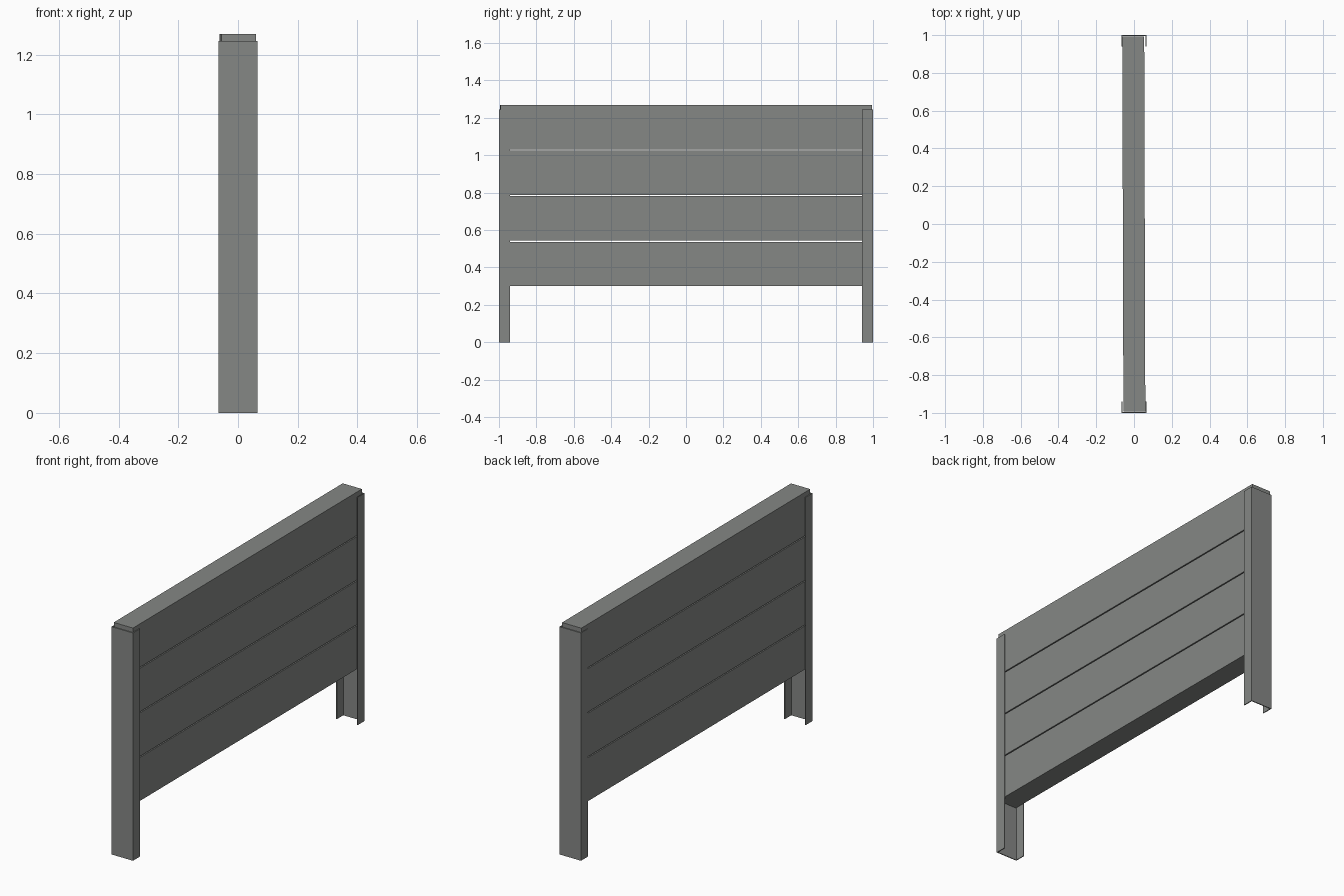
import bpy
import bmesh

if "Cube" in bpy.data.objects:
    bpy.data.objects.remove(bpy.data.objects["Cube"])

grey = bpy.data.materials.new("concrete grey")
grey.diffuse_color = (0.235, 0.245, 0.235, 1)
grey.use_nodes = True
grey.node_tree.nodes["Principled BSDF"].inputs["Base Color"].default_value = grey.diffuse_color


def prism(name, outline, z0, z1):
    """Extrude a flat xy outline from z0 up to z1."""
    bm = bmesh.new()
    face = bm.faces.new([bm.verts.new((x, y, z0)) for x, y in outline])
    ext = bmesh.ops.extrude_face_region(bm, geom=[face])
    for v in ext["geom"]:
        if isinstance(v, bmesh.types.BMVert):
            v.co.z = z1
    bmesh.ops.recalc_face_normals(bm, faces=bm.faces)
    mesh = bpy.data.meshes.new(name)
    bm.to_mesh(mesh)
    bm.free()
    mesh.materials.append(grey)
    ob = bpy.data.objects.new(name, mesh)
    bpy.context.collection.objects.link(ob)
    return ob


# Steel channel posts, open towards the middle
W, T = 0.065, 0.005
for name, s in (("front_post", -1), ("back_post", 1)):
    outline = [(-W, 1), (W, 1), (W, 0.94), (W - T, 0.94),
               (W - T, 1 - T), (T - W, 1 - T), (T - W, 0.94), (-W, 0.94)]
    prism(name, [(x, y * s) for x, y in outline], 0, 1.245)

# Four stacked boards with narrow gaps, sitting very slightly skewed
H, L, PITCH, GAP = 0.058, 0.993, 0.2435, 0.006
for i in range(4):
    z = 0.30 + i * PITCH
    board = prism(f"board_{i + 1}", [(-H, -L), (H, -L), (H, L), (-H, L)],
                  z, z + PITCH - GAP)
    board.location.x = -0.001
    board.rotation_euler.z = 0.003
